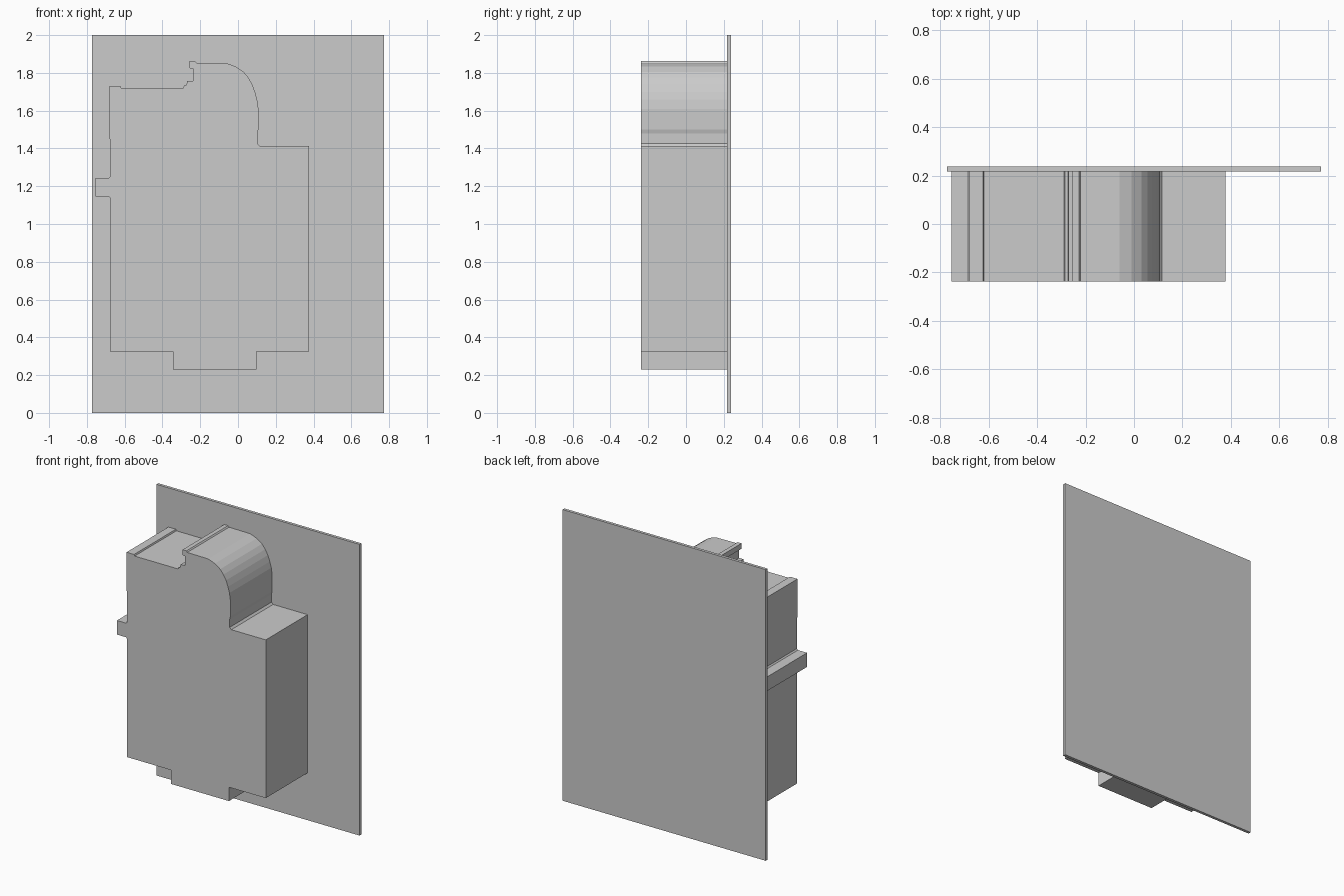
import bpy, bmesh


def extrude_profile(name, points, y_front, y_back):
    """Closed solid from an x/z outline, extruded along y."""
    bm = bmesh.new()
    face = bm.faces.new([bm.verts.new((x, y_front, z)) for x, z in points])
    ext = bmesh.ops.extrude_face_region(bm, geom=[face])
    verts = [v for v in ext["geom"] if isinstance(v, bmesh.types.BMVert)]
    bmesh.ops.translate(bm, verts=verts, vec=(0, y_back - y_front, 0))
    bmesh.ops.recalc_face_normals(bm, faces=bm.faces)
    mesh = bpy.data.meshes.new(name)
    bm.to_mesh(mesh)
    bm.free()
    obj = bpy.data.objects.new(name, mesh)
    bpy.context.collection.objects.link(obj)
    return obj


# thin back panel
extrude_profile("back_panel",
                [(-0.772, 0), (0.772, 0), (0.772, 2), (-0.772, 2)], 0.217, 0.237)

# stepped base and right shoulder
outline = [(-0.345, 0.325), (-0.345, 0.23), (0.097, 0.23), (0.097, 0.325),
           (0.377, 0.325), (0.377, 1.412), (0.115, 1.412), (0.103, 1.425)]
# faceted round shoulder
outline += [(0.103, 1.48), (0.108, 1.50), (0.108, 1.61), (0.101, 1.66),
            (0.09, 1.70), (0.075, 1.74), (0.055, 1.775), (0.03, 1.805),
            (-0.01, 1.833), (-0.06, 1.851)]
# notched top
outline += [(-0.22, 1.853), (-0.227, 1.862), (-0.256, 1.862), (-0.256, 1.825),
            (-0.238, 1.822), (-0.238, 1.757), (-0.27, 1.757), (-0.272, 1.738),
            (-0.285, 1.732), (-0.29, 1.721), (-0.62, 1.721), (-0.624, 1.731),
            (-0.681, 1.731)]
# left side with its small tab
outline += [(-0.681, 1.50), (-0.677, 1.40), (-0.677, 1.252), (-0.685, 1.243),
            (-0.754, 1.243), (-0.754, 1.146), (-0.685, 1.146), (-0.678, 1.138),
            (-0.678, 0.325)]
extrude_profile("raised_body", outline, -0.237, 0.217)
